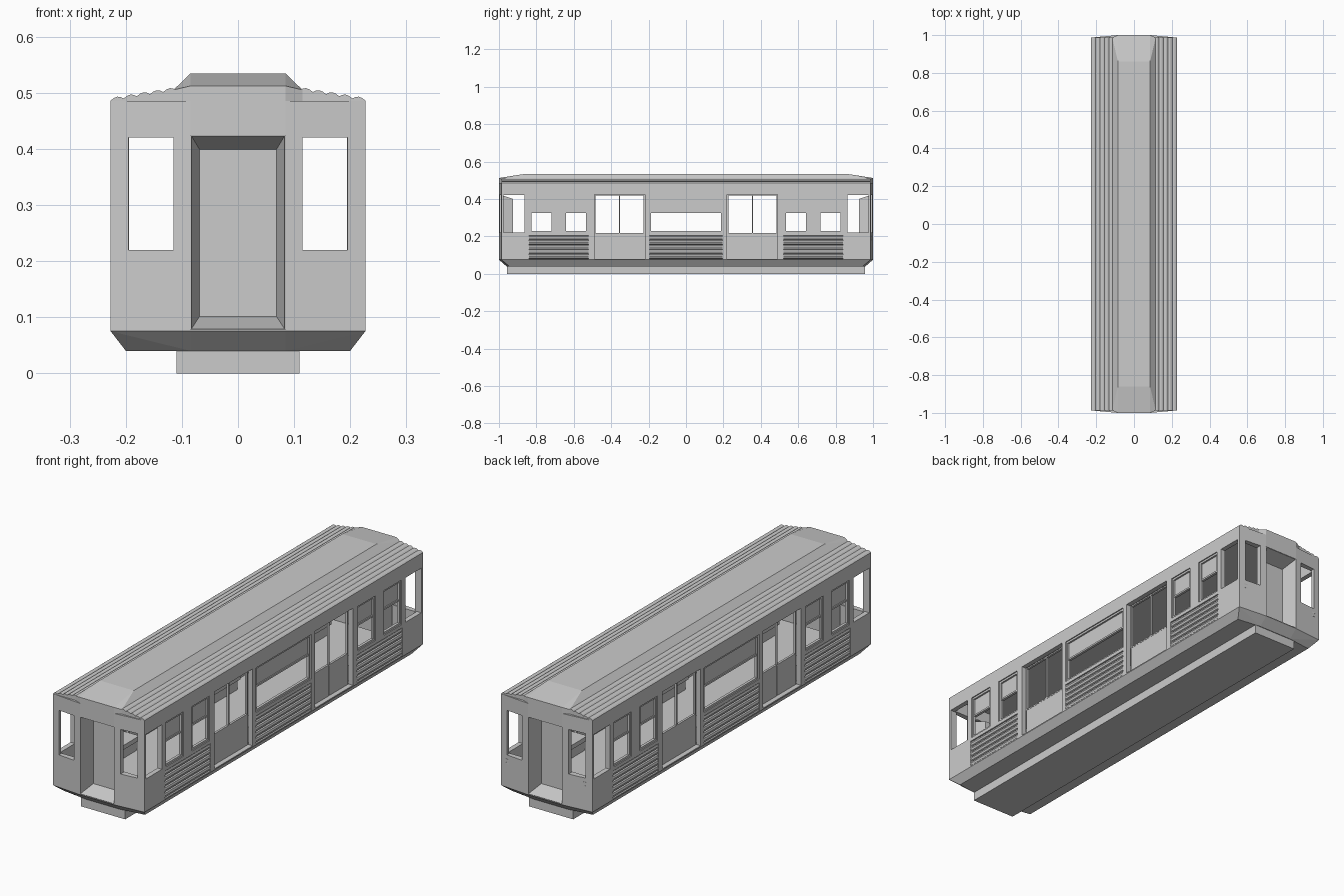
import bpy, bmesh, math
from mathutils import Matrix, Vector

cube = bpy.data.objects.get("Cube")
if cube:
    bpy.data.objects.remove(cube)

grey = bpy.data.materials.new("plain grey")
grey.use_nodes = True
COLOR = (0.6, 0.6, 0.6, 1)
grey.diffuse_color = COLOR
grey.node_tree.nodes["Principled BSDF"].inputs["Base Color"].default_value = COLOR


def finish(name, bm):
    bmesh.ops.recalc_face_normals(bm, faces=bm.faces)
    mesh = bpy.data.meshes.new(name)
    bm.to_mesh(mesh)
    bm.free()
    mesh.materials.append(grey)
    obj = bpy.data.objects.new(name, mesh)
    bpy.context.collection.objects.link(obj)
    return obj


def boxes(name, spans):
    """One object from boxes given as (x0, x1, y0, y1, z0, z1)."""
    bm = bmesh.new()
    for x0, x1, y0, y1, z0, z1 in spans:
        size = Matrix.Diagonal((x1 - x0, y1 - y0, z1 - z0, 1))
        mid = Matrix.Translation(((x0 + x1) / 2, (y0 + y1) / 2, (z0 + z1) / 2))
        bmesh.ops.create_cube(bm, size=1, matrix=mid @ size)
    return finish(name, bm)


def both_sides(spans):
    return spans + [(-s[1], -s[0], *s[2:]) for s in spans]


def both_ends(spans):
    return spans + [(s[0], s[1], -s[3], -s[2], s[4], s[5]) for s in spans]


def hull(name, corners):
    """Convex solid, with each corner mirrored in x and y."""
    bm = bmesh.new()
    for x, y, z in corners:
        for sx in (1, -1):
            for sy in (1, -1):
                bm.verts.new((sx * x, sy * y, z))
    bmesh.ops.convex_hull(bm, input=bm.verts)
    bmesh.ops.dissolve_limit(bm, angle_limit=0.01, verts=bm.verts, edges=bm.edges)
    return finish(name, bm)


def cut(target, cutter):
    mod = target.modifiers.new("cut", "BOOLEAN")
    mod.operation = "DIFFERENCE"
    mod.solver = "EXACT"
    mod.object = cutter
    cutter.hide_render = True
    bpy.context.view_layer.update()
    graph = bpy.context.evaluated_depsgraph_get()
    mesh = bpy.data.meshes.new_from_object(target.evaluated_get(graph))
    target.modifiers.clear()
    target.data = mesh
    bpy.data.objects.remove(cutter)


# Main sizes
W, END, NOSE = 0.227, 0.987, 1.0
FLOOR, EAVE = 0.075, 0.485
SILL, HEAD, RAIL = 0.22, 0.42, 0.33
INNER = 0.205
SMALL = [(0.525, 0.65), (0.71, 0.835)]
BIG = (-0.195, 0.195)
DOOR = (0.22, 0.49)
CAB = (0.863, 0.975)
windows = SMALL + [(-b, -a) for a, b in SMALL] + [BIG]
doors = [DOOR, (-DOOR[1], -DOOR[0])]
panels = [(0.52, 0.84), (-0.84, -0.52), BIG]

# Car body, hollowed and pierced
body = hull("car_body", [
    (0.2, 0.945, 0.04), (0.085, 0.96, 0.04),
    (W, END, FLOOR), (0.115, END, FLOOR), (0.085, NOSE, FLOOR),
    (W, END, EAVE), (0.115, END, EAVE), (0.085, NOSE, EAVE)])
cut(body, boxes("interior_cutter", [(-INNER, INNER, -0.97, 0.97, FLOOR, 0.478)]))
side_cuts = [(-0.3, 0.3, a, b, SILL, HEAD) for a, b in windows]
side_cuts += both_ends([(-0.3, 0.3, *CAB, SILL, HEAD)])
side_cuts += [(-0.3, 0.3, a, b, FLOOR + 0.005, HEAD + 0.005) for a, b in doors]
side_cuts += both_sides([(0.217, 0.3, a, b, 0.08, 0.204) for a, b in panels])
cut(body, boxes("side_cutter", side_cuts))
end_cuts = both_sides([(0.115, 0.195, -1.1, 1.1, SILL, HEAD)])
end_cuts += [(-0.085, 0.085, -1.1, 1.1, FLOOR + 0.002, 0.425)]
cut(body, boxes("end_cutter", end_cuts))

# Underframe
boxes("underframe", [(-0.11, 0.11, -0.957, 0.957, 0, 0.04)])

# Raised centre of the roof with sloping ends
hull("roof_centre", [
    (0.115, END, EAVE), (0.115, END, 0.505), (0.085, NOSE, EAVE),
    (0.085, NOSE, 0.512), (0.085, 0.86, 0.534)])

# Corrugated roof sides
RIDGES, STEPS = 5, 4
bm = bmesh.new()
for side in (1, -1):
    profile = [(0.11, EAVE), (W, EAVE)]
    for i in range(RIDGES * STEPS + 1):
        t = i / (RIDGES * STEPS)
        wave = abs(math.sin(math.pi * RIDGES * t))
        profile.append((W + (0.11 - W) * t, EAVE + 0.001 + 0.019 * t + 0.005 * wave))
    face = bm.faces.new([bm.verts.new((side * x, -END, z)) for x, z in profile])
    ext = bmesh.ops.extrude_face_region(bm, geom=[face], use_keep_orig=True)
    moved = [g for g in ext["geom"] if isinstance(g, bmesh.types.BMVert)]
    bmesh.ops.translate(bm, verts=moved, vec=(0, 2 * END, 0))
finish("roof_corrugation", bm)

# Ribbed panels under the windows
RIBS = 5
bm = bmesh.new()
pitch = 0.124 / RIBS
for a, b in panels:
    for side in (1, -1):
        for i in range(RIBS):
            place = Matrix.Translation((side * 0.217, (a + b) / 2, 0.08 + pitch * (i + 0.5)))
            squash = Matrix.Diagonal((0.8, 1, 1, 1))
            bmesh.ops.create_cone(bm, cap_ends=True, segments=8, radius1=pitch / 2,
                                  radius2=pitch / 2, depth=b - a,
                                  matrix=place @ squash @ Matrix.Rotation(math.pi / 2, 4, "X"))
finish("side_ribs", bm)


def ring(x0, x1, a, b, z0, z1, t):
    return [(x0, x1, a, a + t, z0, z1), (x0, x1, b - t, b, z0, z1),
            (x0, x1, a + t, b - t, z0, z0 + t), (x0, x1, a + t, b - t, z1 - t, z1)]


# Window frames, upper sashes and sash rails
frames, sashes = [], []
for a, b in windows:
    frames += ring(0.21, 0.222, a, b, SILL, HEAD, 0.009)
    sashes.append((0.208, 0.214, a + 0.009, b - 0.009, RAIL, HEAD - 0.009))
    sashes.append((0.207, 0.219, a + 0.009, b - 0.009, RAIL - 0.004, RAIL + 0.004))
boxes("window_frames", both_sides(frames))
boxes("window_sashes", both_sides(sashes))

# Recessed double doors with open upper lights
leaves = []
for a, b in doors:
    mid = (a + b) / 2
    leaves.append((0.195, 0.203, a, b, FLOOR, SILL - 0.005))
    leaves += ring(0.194, 0.204, a, b, SILL - 0.008, HEAD + 0.005, 0.006)
    leaves.append((0.194, 0.204, mid - 0.003, mid + 0.003, FLOOR, HEAD))
boxes("side_doors", both_sides(leaves))

# Tapered end door recess closed by a door
bm = bmesh.new()
for end in (1, -1):
    rims = []
    for x, y, z0, z1 in ((0.085, 0.998, 0.077, 0.425), (0.07, 0.925, 0.1, 0.4)):
        rims.append([bm.verts.new((px, end * y, pz))
                     for px, pz in ((-x, z0), (x, z0), (x, z1), (-x, z1))])
    for i in range(4):
        j = (i + 1) % 4
        bm.faces.new((rims[0][i], rims[0][j], rims[1][j], rims[1][i]))
    bm.faces.new(rims[1])
recess = finish("end_door_recess", bm)
wall = recess.modifiers.new("thickness", "SOLIDIFY")
wall.thickness = 0.003

# Grab strips under the rear end windows
boxes("rear_strips", both_sides(
    [(0.12, 0.2, END - 0.001, END + 0.004, z, z + 0.006) for z in (0.18, 0.196)]))

# Benches along the inside walls
benches = [(0.125, INNER, a, b, 0.125, 0.145) for a, b in panels]
benches += [(0.14, INNER, a, b, FLOOR, 0.125) for a, b in panels]
boxes("benches", both_sides(benches))
